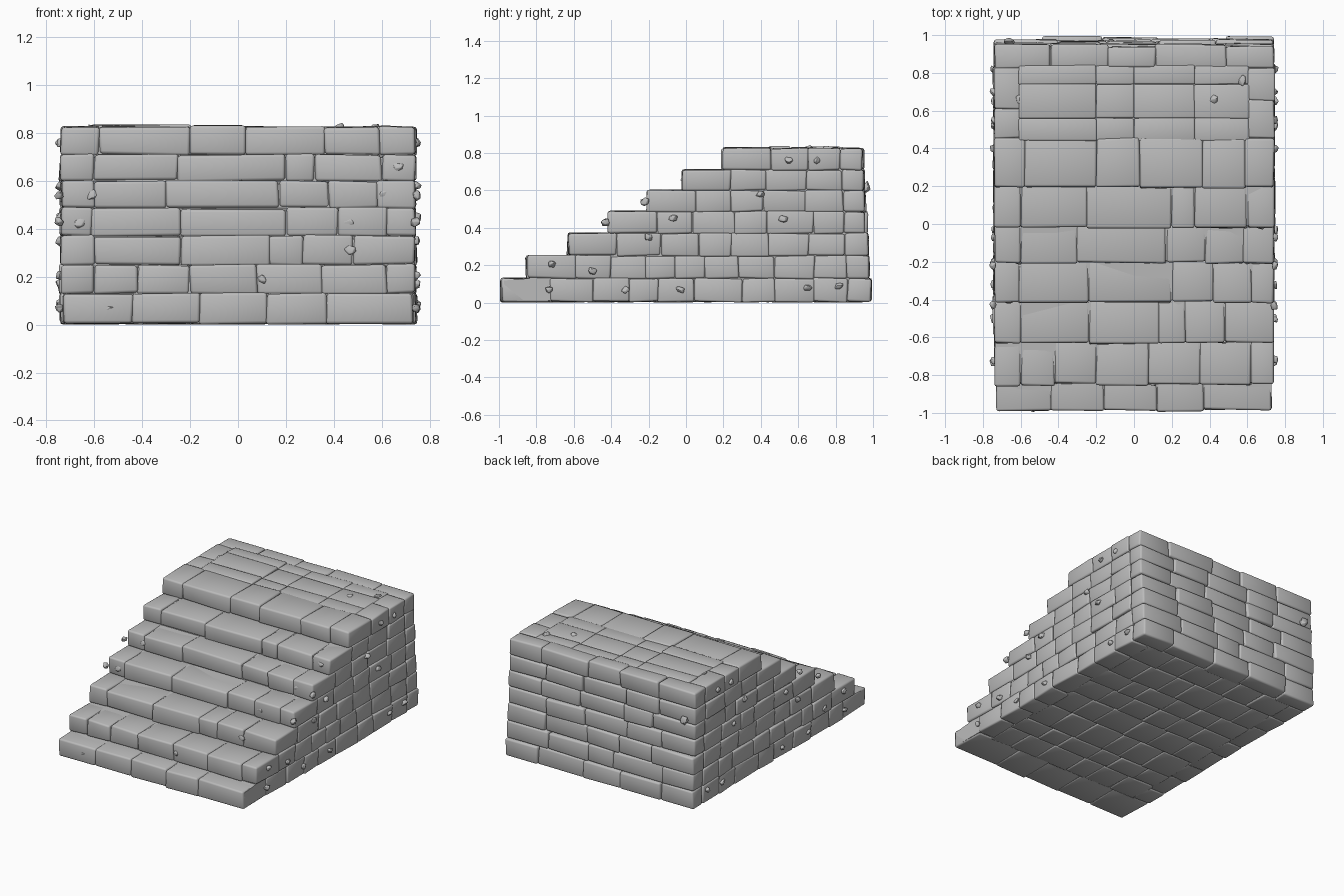
import bpy, bmesh, random
from mathutils import Vector, Matrix

random.seed(7)
if "Cube" in bpy.data.objects:
    bpy.data.objects.remove(bpy.data.objects["Cube"])

stone = bpy.data.materials.new("grey stone")
stone.use_nodes = True
GREY = (0.5, 0.5, 0.5, 1)
stone.diffuse_color = GREY
stone.node_tree.nodes["Principled BSDF"].inputs["Base Color"].default_value = GREY

HALF, BACK = 0.74, 0.985
FRONTS = [-0.985, -0.85, -0.63, -0.415, -0.205, -0.02, 0.195]
LEVELS = [0.005, 0.13, 0.25, 0.37, 0.487, 0.6, 0.71, 0.826]
JOINTS = [(-.44, -.16, .12, .37), (-.6, -.42, -.2, .08, .35, .62),
          (-.6, -.24, .13, .27, .48), (-.61, -.24, .2, .42, .62),
          (-.6, -.3, .17, .38, .58), (-.6, -.25, .2, .32, .6),
          (-.58, -.2, .03, .36, .59)]


def finish(name, bm, bevel=0.0):
    """Turn a bmesh into a smooth stone object, optionally with worn edges."""
    mesh = bpy.data.meshes.new(name)
    bmesh.ops.recalc_face_normals(bm, faces=bm.faces)
    for f in bm.faces:
        f.smooth = bevel > 0
    bm.to_mesh(mesh)
    bm.free()
    mesh.materials.append(stone)
    ob = bpy.data.objects.new(name, mesh)
    bpy.context.collection.objects.link(ob)
    if bevel:
        mod = ob.modifiers.new("worn edges", "BEVEL")
        mod.width, mod.segments = bevel, 2
    return ob


def block(bm, lo, hi, wear=0.005):
    """Add one slightly irregular stone between two corners."""
    lo, hi = Vector(lo), Vector(hi)
    size = hi - lo
    m = Matrix.Translation((lo + hi) / 2) @ Matrix.Diagonal((*size, 1))
    for v in bmesh.ops.create_cube(bm, size=1, matrix=m)["verts"]:
        v.co += Vector([random.uniform(-wear, wear) for _ in range(3)])
        v.co.z = max(v.co.z, 0)


def spans(cuts):
    return list(zip(cuts[:-1], cuts[1:]))


def split(a, b, step):
    """Cut a length into uneven pieces of about the given step."""
    n = max(1, round((b - a) / step))
    inner = [a + (b - a) * (k + random.uniform(-.2, .2)) / n for k in range(1, n)]
    return [a, *inner, b]


# Solid stair-shaped core just behind the stones
bm = bmesh.new()
inset = 0.012
outline = [(BACK - 0.04, inset), (FRONTS[0] + inset, inset)]
for y, (z0, z1) in zip(FRONTS, spans(LEVELS)):
    outline += [(y + inset, z0), (y + inset, z1 - inset)]
outline.append((BACK - 0.06, LEVELS[-1] - inset))
outline = [p for k, p in enumerate(outline) if k != 2]
face = bm.faces.new([bm.verts.new((inset - HALF, y, z)) for y, z in outline])
ext = bmesh.ops.extrude_face_region(bm, geom=[face])
moved = [g for g in ext["geom"] if isinstance(g, bmesh.types.BMVert)]
bmesh.ops.translate(bm, verts=moved, vec=(2 * (HALF - inset), 0, 0))
finish("stair_core", bm)

# Courses: step stones in front, side walls, and the back wall
steps, sides, rear = bmesh.new(), bmesh.new(), bmesh.new()
for i, (y0, (z0, z1)) in enumerate(zip(FRONTS, spans(LEVELS))):
    half = HALF - 0.012 if i == 0 else HALF
    for a, b in spans([-half, *JOINTS[i], half]):
        dy, dz = random.uniform(-.006, .006), random.uniform(-.003, .004)
        block(steps, (a, y0 + dy, z0), (b, y0 + 0.26, z1 + dz))
    lean = BACK - 0.04 * i / 6
    for s in (-1, 1):
        for a, b in spans(split(y0 + 0.26, lean - 0.12, 0.19)):
            out = HALF + random.uniform(-.004, .006)
            xs = sorted((s * out, s * (HALF - 0.14)))
            block(sides, (xs[0], a, z0), (xs[1], b, z1))
    for a, b in spans(split(-HALF, HALF, 0.27)):
        dy = random.uniform(-.008, .008)
        block(rear, (a, lean - 0.12, z0), (b, lean + dy, z1))
finish("step_stones", steps, 0.012)
finish("side_wall_stones", sides, 0.01)
finish("back_wall_stones", rear, 0.012)

# Paving of the top landing
bm = bmesh.new()
for a, b in spans([0.44, 0.56, 0.74, 0.84]):
    for c, d in spans([-0.61, -0.2, 0.0, 0.32, 0.61]):
        top = 0.834 if c < -0.3 else 0.826
        block(bm, (c, a, 0.74), (d, b, top), 0.003)
finish("landing_slabs", bm, 0.008)

# Underside paving
bm = bmesh.new()
for a, b in spans(split(-0.74, 0.88, 0.2)):
    for c, d in spans(split(-0.62, 0.62, 0.21)):
        block(bm, (c, a, 0.004), (d, b, 0.09), 0.003)
finish("underside_slabs", bm, 0.01)


def chip(bm, place, size):
    """Add a small broken lump of stone."""
    turn = Matrix.Rotation(random.uniform(0, 3), 4, "Y")
    m = Matrix.Translation(place) @ turn @ Matrix.Diagonal((*size, 1))
    for v in bmesh.ops.create_icosphere(bm, subdivisions=1, radius=1, matrix=m)["verts"]:
        v.co += Vector([random.uniform(-.006, .006) for _ in range(3)])


# Broken chips on both side walls, the step fronts and the landing
bm = bmesh.new()
for y, z in [(-.73, .07), (-.72, .21), (-.5, .17), (-.32, .07), (-.2, .35), (-.43, .43),
             (-.07, .45), (-.22, .54), (.4, .58), (.52, .45), (.65, .08), (.82, .09),
             (.55, .76), (.7, .76), (-.03, .07)]:
    for s in (-1, 1):
        chip(bm, (s * (HALF + 0.004), y, z), (.02, .025, .02))
for x, i in [(-.54, 0), (.1, 1), (.47, 2), (-.66, 3), (.46, 3), (.61, 4), (-.61, 4), (.67, 5)]:
    z = (LEVELS[i] + LEVELS[i + 1]) / 2
    chip(bm, (x, FRONTS[i] + 0.006, z), (.025, .014, .025))
for x, y in [(-.6, .66), (.42, .66), (.57, .76)]:
    chip(bm, (x, y, 0.824), (.028, .03, .012))
chip(bm, (-.66, .965, .62), (.03, .02, .04))
finish("stone_chips", bm, 0.002)
